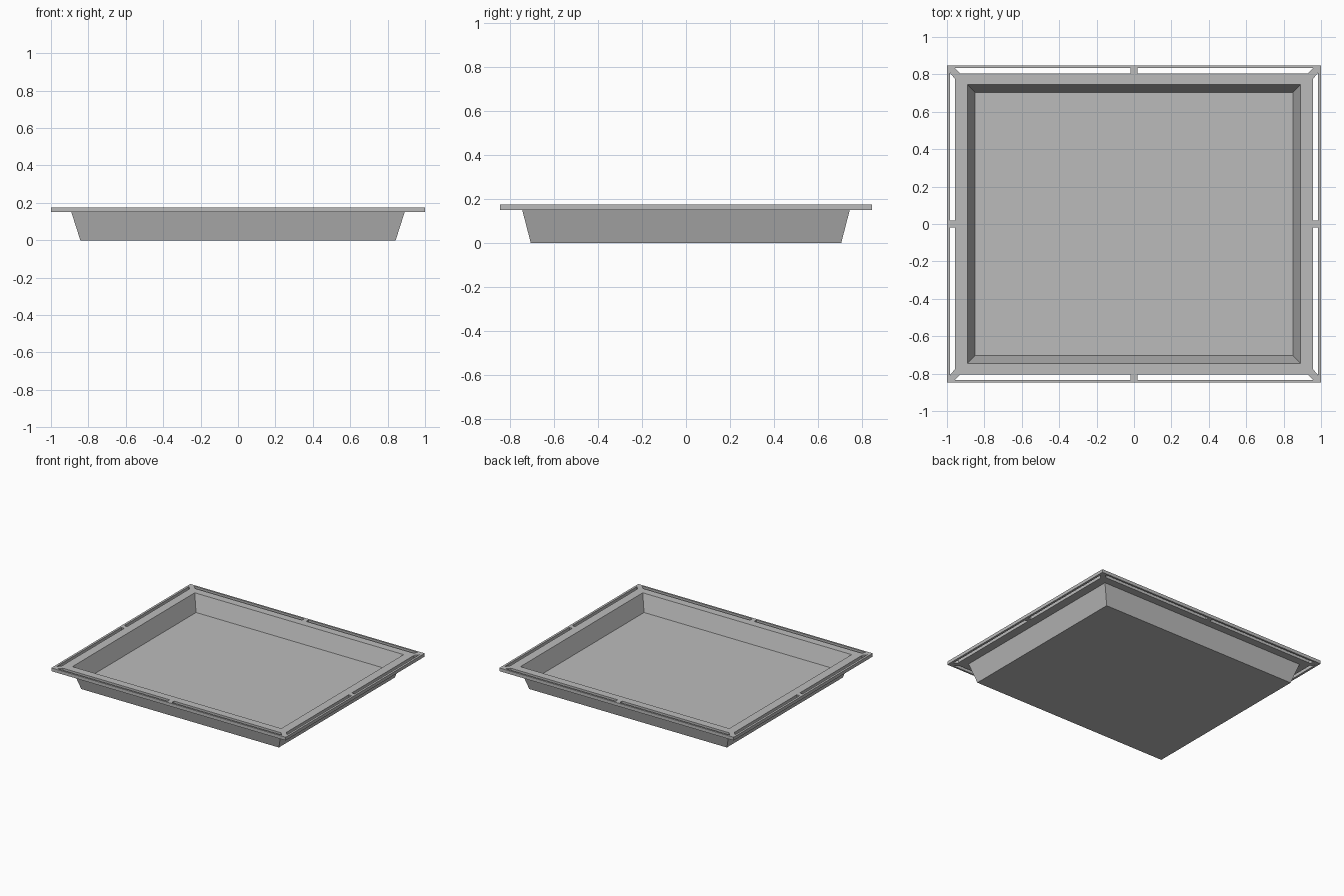
import bpy
import bmesh

cube = bpy.data.objects.get("Cube")
if cube:
    bpy.data.objects.remove(cube, do_unlink=True)

# Single grey material
grey = bpy.data.materials.new("tray_grey")
grey.use_nodes = True
colour = (0.5, 0.5, 0.5, 1)
grey.diffuse_color = colour
grey.node_tree.nodes["Principled BSDF"].inputs["Base Color"].default_value = colour

RIM_LOW, RIM_TOP = 0.15, 0.175
OPENING = (0.891, 0.745)
FLANGE = (0.958, 0.805)
FRAME_IN = (0.983, 0.833)
FRAME_OUT = (1.0, 0.847)


def make_object(name, bm):
    bmesh.ops.remove_doubles(bm, verts=bm.verts, dist=0.0005)
    bmesh.ops.recalc_face_normals(bm, faces=bm.faces)
    mesh = bpy.data.meshes.new(name)
    bm.to_mesh(mesh)
    bm.free()
    mesh.materials.append(grey)
    obj = bpy.data.objects.new(name, mesh)
    bpy.context.collection.objects.link(obj)
    return obj


# Pan: tapered rings from the underside, over the lip and down to the inner floor
bm = bmesh.new()
rings = []
for hx, hy, z in [(0.843, 0.706, 0), (*OPENING, RIM_LOW),
                  (*OPENING, RIM_TOP), (0.85, 0.703, 0.05)]:
    rings.append([bm.verts.new((sx * hx, sy * hy, z))
                  for sx, sy in ((-1, -1), (1, -1), (1, 1), (-1, 1))])
for low, high in zip(rings, rings[1:]):
    for i in range(4):
        j = (i + 1) % 4
        bm.faces.new((low[i], low[j], high[j], high[i]))
bm.faces.new(rings[0])
bm.faces.new(rings[-1])
make_object("pan", bm)

# Rim: one slotted quarter (two half sides meeting at the mitre), mirrored and thickened
bm = bmesh.new()
z = (RIM_LOW + RIM_TOP) / 2
half_rib = 0.018
for axis in (0, 1):
    rows = []
    for corner, setback in ((OPENING, 0.028), (FLANGE, 0.028),
                            (FRAME_IN, 0.026), (FRAME_OUT, 0.04)):
        along, across = corner[axis], corner[1 - axis]
        row = []
        for s in (0, half_rib, along - setback, along):
            point = (s, across, z) if axis == 0 else (across, s, z)
            row.append(bm.verts.new(point))
        rows.append(row)
    for r in range(3):
        for c in range(3):
            if (r, c) != (1, 1):    # open slot between the ribs
                bm.faces.new((rows[r][c], rows[r][c + 1],
                              rows[r + 1][c + 1], rows[r + 1][c]))
rim = make_object("slotted_rim", bm)
mirror = rim.modifiers.new("four_quarters", 'MIRROR')
mirror.use_axis = (True, True, False)
solid = rim.modifiers.new("rim_thickness", 'SOLIDIFY')
solid.thickness = RIM_TOP - RIM_LOW
solid.offset = 0
